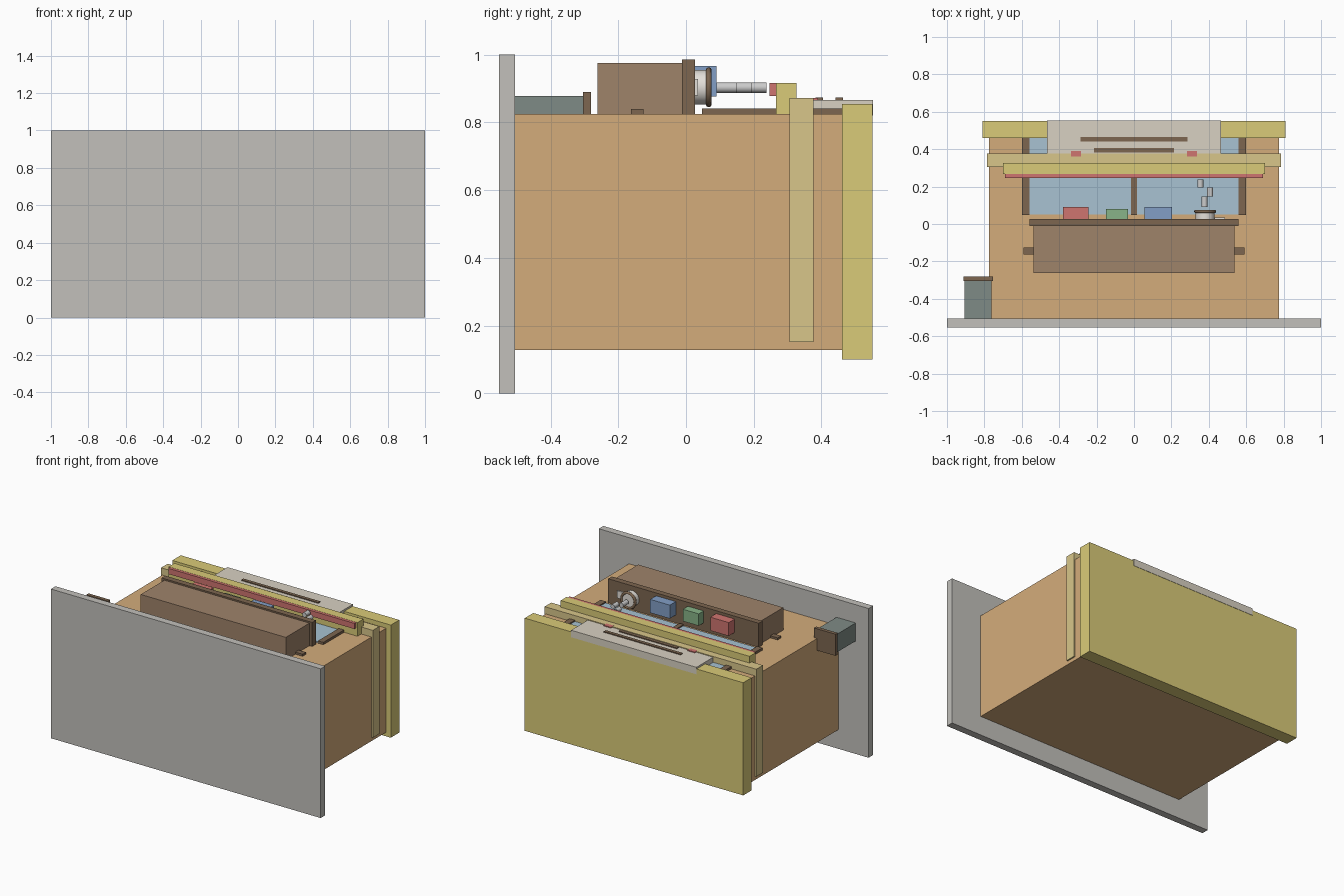
import bpy, math

if "Cube" in bpy.data.objects:
    bpy.data.objects.remove(bpy.data.objects["Cube"])

mats = {}

def material(name, hexcol):
    c = [int(hexcol[i:i + 2], 16) / 255 for i in (0, 2, 4)]
    m = bpy.data.materials.new(name)
    m.diffuse_color = [((v + 0.055) / 1.055) ** 2.4 for v in c] + [1]
    m.use_nodes = True
    m.node_tree.nodes["Principled BSDF"].inputs["Base Color"].default_value = m.diffuse_color
    mats[name] = m

for n, h in dict(stone="C2C0BB", tan="D4AC7B", yellow="DACB78", cream="D8C68A", red="CF7570",
                 brown="7D6650", wood="9F836A", glass="A8C2D2", green="88B488", blue="829FC6",
                 slate="7F8B86", plate="D8D1C2", white="E4E0DA", steam="C0C0C0").items():
    material(n, h)

def finish(o, name, mat):
    o.name = name
    o.data.materials.append(mats[mat])
    return o

def box(name, mat, x0, x1, y0, y1, z0, z1):
    bpy.ops.mesh.primitive_cube_add(size=1, location=((x0 + x1) / 2, (y0 + y1) / 2, (z0 + z1) / 2))
    o = bpy.context.object
    o.scale = (x1 - x0, y1 - y0, z1 - z0)
    bpy.ops.object.transform_apply(location=False, rotation=False, scale=True)
    return finish(o, name, mat)

def pair(name, mat, x0, x1, *yz):
    box(name + "_right", mat, x0, x1, *yz)
    box(name + "_left", mat, -x1, -x0, *yz)

def cyl(name, mat, x, z, y0, y1, r, n=16):
    bpy.ops.mesh.primitive_cylinder_add(vertices=n, radius=r, depth=y1 - y0,
                                        location=(x, (y0 + y1) / 2, z), rotation=(math.pi / 2, 0, 0))
    bpy.ops.object.shade_smooth_by_angle(angle=math.radians(40))
    return finish(bpy.context.object, name, mat)

# Stall shell, lying on its back (its shop face points up)
box("base_slab", "stone", -1, 1, -0.553, -0.505, 0, 1)
box("stall_body", "tan", -0.776, 0.776, -0.505, 0.47, 0.128, 0.825)
box("cornice", "cream", -0.785, 0.785, 0.306, 0.376, 0.152, 0.872)
box("roof", "yellow", -0.81, 0.81, 0.461, 0.551, 0.10, 0.855)

# Serving window
box("window_glass", "glass", -0.565, 0.565, 0.05, 0.462, 0.815, 0.833)
pair("window_frame", "brown", 0.56, 0.6, 0.047, 0.462, 0.815, 0.841)
box("window_mullion", "brown", -0.016, 0.016, 0.047, 0.32, 0.815, 0.841)

# Awning with red valance
box("awning", "yellow", -0.70, 0.70, 0.266, 0.327, 0.815, 0.917)
box("awning_valance", "red", -0.69, 0.69, 0.247, 0.27, 0.878, 0.916)

# Blank sign board with bars and studs
box("sign_board", "plate", -0.465, 0.465, 0.35, 0.553, 0.82, 0.867)
box("sign_bar_upper", "brown", -0.285, 0.285, 0.442, 0.464, 0.86, 0.873)
box("sign_bar_lower", "brown", -0.215, 0.215, 0.383, 0.405, 0.86, 0.873)
pair("sign_stud", "red", 0.283, 0.338, 0.36, 0.39, 0.86, 0.8725)

# Counter
box("counter_cabinet", "wood", -0.538, 0.538, -0.262, -0.01, 0.815, 0.976)
box("counter_top", "brown", -0.558, 0.558, -0.012, 0.027, 0.815, 0.986)
pair("counter_bracket", "brown", 0.53, 0.592, -0.162, -0.125, 0.815, 0.839)

# Goods on the counter
box("red_carton", "red", -0.38, -0.243, 0.025, 0.09, 0.877, 0.967)
box("green_carton", "green", -0.15, -0.033, 0.025, 0.08, 0.88, 0.96)
box("blue_carton", "blue", 0.057, 0.203, 0.025, 0.09, 0.877, 0.967)
box("spoon_rest", "white", 0.43, 0.487, 0.025, 0.036, 0.88, 0.928)

# Cooking pot with rim and rising steam
cyl("pot", "white", 0.38, 0.904, 0.025, 0.07, 0.051, 20)
bpy.ops.mesh.primitive_torus_add(major_segments=20, minor_segments=8, major_radius=0.05, minor_radius=0.009,
                                 location=(0.38, 0.067, 0.904), rotation=(math.pi / 2, 0, 0))
bpy.ops.object.shade_smooth_by_angle(angle=math.radians(60))
finish(bpy.context.object, "pot_rim", "brown")
for i, (x, y0, y1) in enumerate([(0.377, 0.09, 0.147), (0.407, 0.147, 0.195), (0.355, 0.195, 0.238)]):
    cyl(f"steam_puff_{i + 1}", "steam", x, 0.903, y0, y1, 0.0155, 12)

# Bin beside the stall
box("bin", "slate", -0.905, -0.762, -0.506, -0.303, 0.757, 0.878)
box("bin_lid", "brown", -0.912, -0.753, -0.304, -0.28, 0.745, 0.89)
